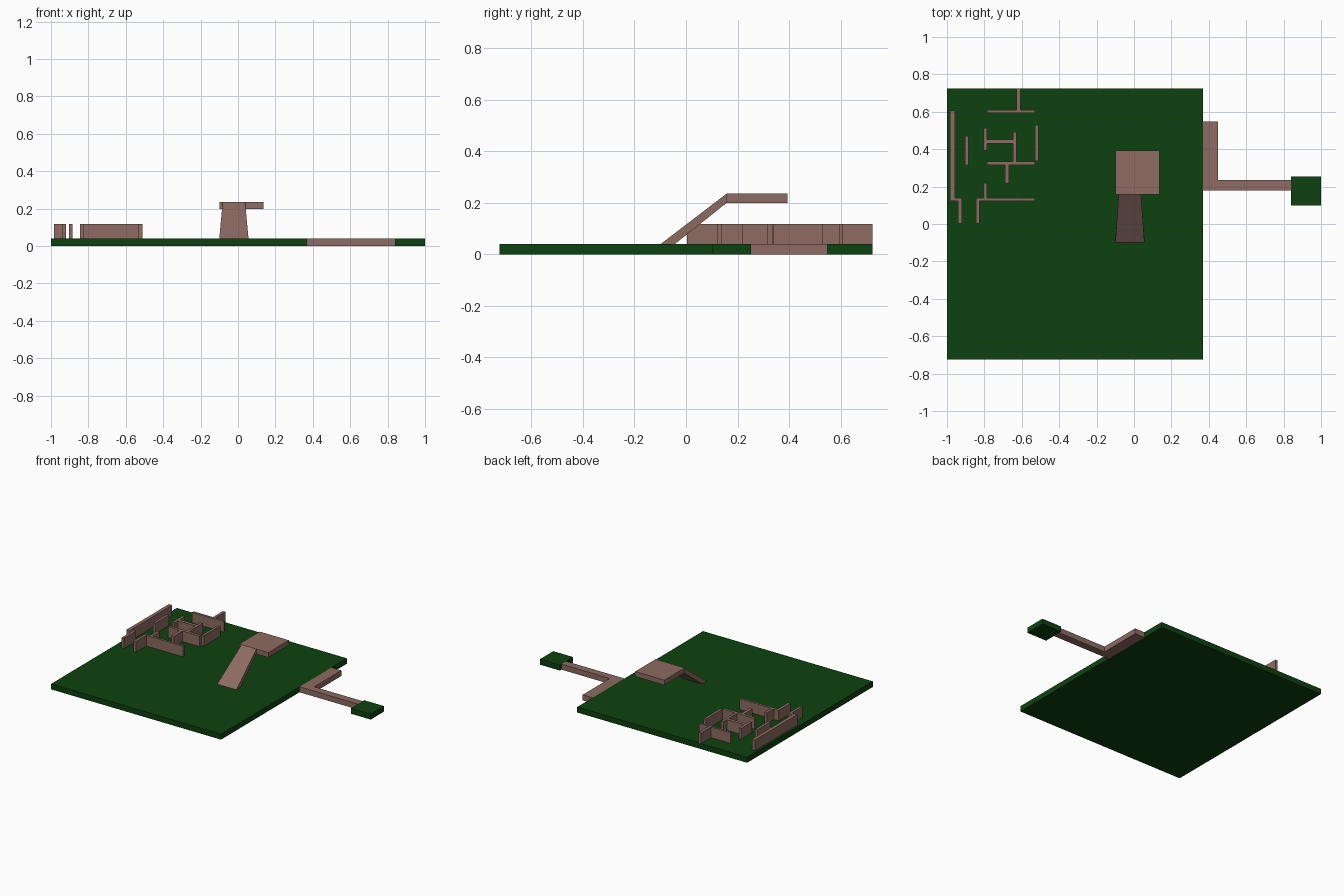
import bpy


def material(name, rgb):
    m = bpy.data.materials.new(name)
    m.diffuse_color = (*rgb, 1)
    return m


GREEN = material("dark green", (0.004, 0.053, 0.0045))
BROWN = material("dusty brown", (0.266, 0.147, 0.122))


def prism(name, bottom, top, mat):
    """Closed solid between two matching loops of points."""
    n = len(bottom)
    faces = [tuple(reversed(range(n))), tuple(range(n, 2 * n))]
    faces += [(i, (i + 1) % n, n + (i + 1) % n, n + i) for i in range(n)]
    mesh = bpy.data.meshes.new(name)
    mesh.from_pydata(bottom + top, [], faces)
    mesh.materials.append(mat)
    obj = bpy.data.objects.new(name, mesh)
    bpy.context.collection.objects.link(obj)
    return obj


def slab(name, outline, z0, z1, mat):
    return prism(name, [(x, y, z0) for x, y in outline],
                 [(x, y, z1) for x, y in outline], mat)


def box(name, x0, x1, y0, y1, z0, z1, mat):
    return slab(name, [(x0, y0), (x1, y0), (x1, y1), (x0, y1)], z0, z1, mat)


G = 0.04  # ground thickness

# Ground, small outlying island and the L-shaped path joining them
box("main_ground", -1, 0.37, -0.724, 0.724, 0, G, GREEN)
box("small_island", 0.84, 1, 0.10, 0.253, 0, G, GREEN)
slab("l_shaped_path", [(0.37, 0.18), (0.84, 0.18), (0.84, 0.235),
                       (0.45, 0.235), (0.45, 0.548), (0.37, 0.548)], 0, G, BROWN)

# Raised platform
box("platform", -0.10, 0.135, 0.157, 0.393, 0.199, 0.235, BROWN)

# Ramp: sloping plank, wider at its foot
prism("ramp",
      [(-0.097, -0.043, G), (0.053, -0.043, G), (0.038, 0.157, 0.199), (-0.082, 0.157, 0.199)],
      [(-0.10, -0.098, G), (0.056, -0.098, G), (0.038, 0.157, 0.235), (-0.082, 0.157, 0.235)],
      BROWN)

# Maze walls: x0, x1, y0, y1
walls = [
    (-0.983, -0.957, 0.122, 0.608), (-0.957, -0.92, 0.122, 0.139),
    (-0.94, -0.92, 0.003, 0.122), (-0.904, -0.885, 0.315, 0.470),
    (-0.845, -0.53, 0.122, 0.139), (-0.845, -0.825, 0.003, 0.122),
    (-0.805, -0.785, 0.139, 0.219), (-0.785, -0.53, 0.315, 0.335),
    (-0.69, -0.667, 0.217, 0.315), (-0.647, -0.628, 0.335, 0.492),
    (-0.785, -0.647, 0.430, 0.453), (-0.805, -0.785, 0.392, 0.513),
    (-0.53, -0.511, 0.337, 0.529), (-0.785, -0.53, 0.593, 0.609),
    (-0.628, -0.608, 0.609, 0.724),
]
for i, w in enumerate(walls, 1):
    box(f"maze_wall_{i}", *w, G, 0.117, BROWN)
